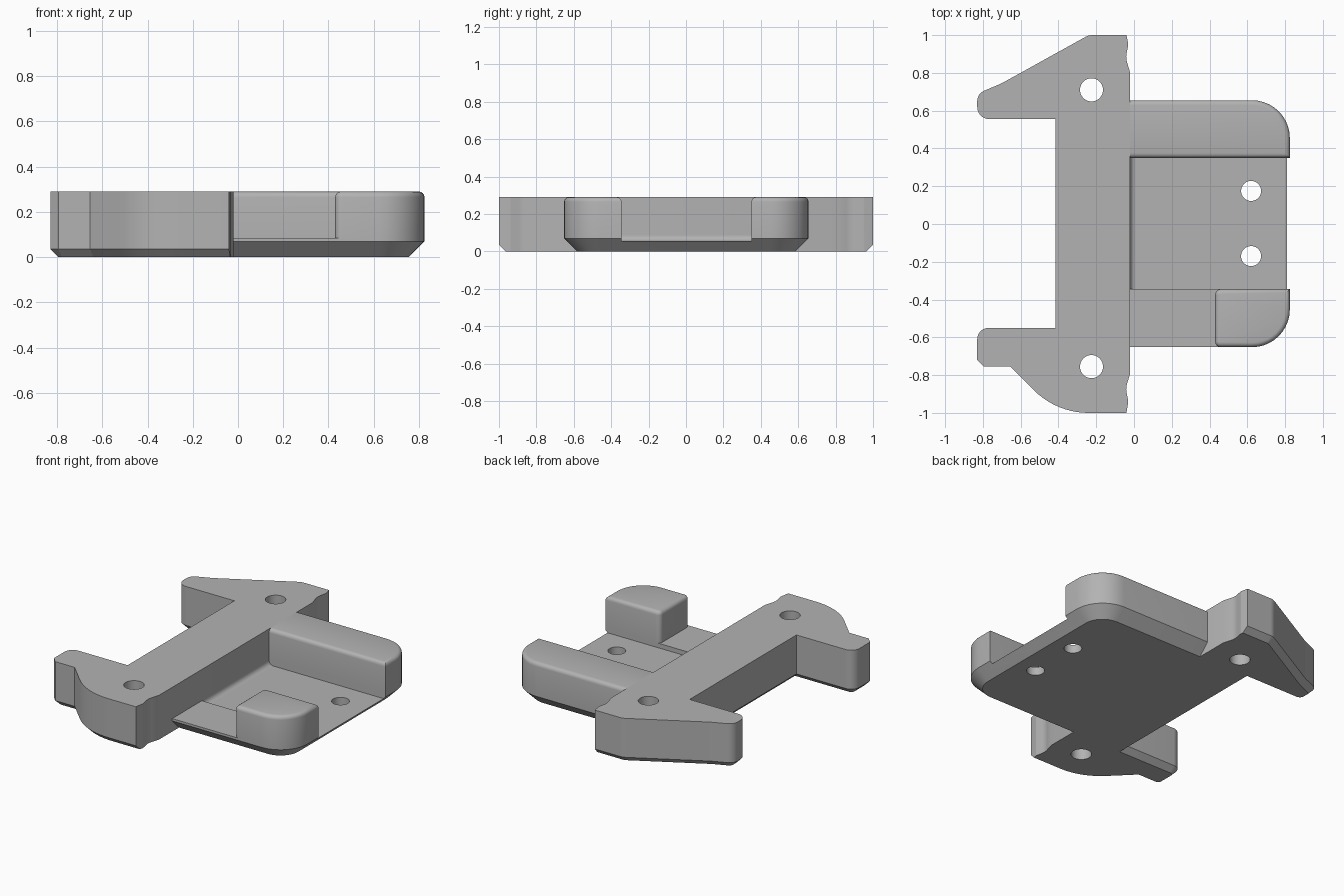
import bpy, bmesh, math
from mathutils import Vector, Matrix

cube = bpy.data.objects.get("Cube")
if cube:
    bpy.data.objects.remove(cube, do_unlink=True)

grey = bpy.data.materials.new("plain_grey")
grey.use_nodes = True
COLOUR = (0.45, 0.45, 0.45, 1)
grey.diffuse_color = COLOUR
grey.node_tree.nodes["Principled BSDF"].inputs["Base Color"].default_value = COLOUR

HEIGHT, FLOOR, STEP = 0.29, 0.055, 0.085
JOIN = -0.02          # plane where the tray meets the mounting bar


def rounded(corners, n=10):
    """Outline from (x, y, radius) corners."""
    out = []
    for i, (x, y, r) in enumerate(corners):
        p = Vector((x, y))
        if not r:
            out.append(p)
            continue
        a = (Vector(corners[i - 1][:2]) - p).normalized()
        b = (Vector(corners[(i + 1) % len(corners)][:2]) - p).normalized()
        half = a.angle(b) / 2
        centre = p + (a + b).normalized() * r / math.sin(half)
        start = p + a * r / math.tan(half) - centre
        sweep = math.pi - 2 * half
        if a.x * b.y - a.y * b.x > 0:
            sweep = -sweep
        for k in range(n + 1):
            out.append(centre + Matrix.Rotation(sweep * k / n, 2) @ start)
    return out


def finish(bm, name):
    bmesh.ops.recalc_face_normals(bm, faces=bm.faces)
    mesh = bpy.data.meshes.new(name)
    bm.to_mesh(mesh)
    bm.free()
    mesh.materials.append(grey)
    ob = bpy.data.objects.new(name, mesh)
    bpy.context.collection.objects.link(ob)
    return ob


def prism(name, outline, z0, z1, bottom=0, top=0):
    """Extruded outline with chamfered bottom and rounded top, except at the joint."""
    bm = bmesh.new()
    face = bm.faces.new([bm.verts.new((p.x, p.y, z0)) for p in outline])
    ext = bmesh.ops.extrude_face_region(bm, geom=[face], use_keep_orig=True)
    moved = [g for g in ext["geom"] if isinstance(g, bmesh.types.BMVert)]
    bmesh.ops.translate(bm, verts=moved, vec=(0, 0, z1 - z0))
    bmesh.ops.recalc_face_normals(bm, faces=bm.faces)
    for z, size, segs in ((z0, bottom, 1), (z1, top, 4)):
        if size:
            edges = [e for e in bm.edges
                     if all(abs(v.co.z - z) < 1e-5 for v in e.verts)
                     and not all(-0.05 < v.co.x < -0.01 for v in e.verts)]
            bmesh.ops.bevel(bm, geom=edges, offset=size, segments=segs,
                            profile=0.5, affect='EDGES', clamp_overlap=False)
    return finish(bm, name)


def cut(ob, cutter):
    cutter.hide_render = True
    mod = ob.modifiers.new("cut", 'BOOLEAN')
    mod.operation, mod.solver, mod.object = 'DIFFERENCE', 'EXACT', cutter
    bpy.context.view_layer.objects.active = ob
    bpy.ops.object.modifier_apply(modifier=mod.name)
    bpy.data.objects.remove(cutter, do_unlink=True)


def drill(ob, x, y, r):
    bm = bmesh.new()
    bmesh.ops.create_cone(bm, cap_ends=True, segments=40, radius1=r, radius2=r, depth=2,
                          matrix=Matrix.Translation((x, y, 0)))
    cut(ob, finish(bm, "hole_cutter"))


# Mounting bar with two arms and scalloped ends on the joint side
bar = prism("mounting_bar", rounded([
    (-0.04, 1, 0), (-0.24, 1, 0.08), (-0.70, 0.745, 0.3), (-0.83, 0.69, 0.06),
    (-0.83, 0.555, 0.065), (-0.415, 0.555, 0), (-0.415, -0.55, 0),
    (-0.83, -0.55, 0.06), (-0.83, -0.72, 0), (-0.795, -0.755, 0),
    (-0.655, -0.755, 0), (-0.41, -1, 0.41), (-0.04, -1, 0),
    (-0.03, -0.94, 0.03), (-0.044, -0.87, 0.1), (JOIN, -0.79, 0),
    (JOIN, 0.80, 0), (-0.044, 0.88, 0.1), (-0.03, 0.95, 0.03)]),
    0, HEIGHT, bottom=0.035)
for y in (0.71, -0.755):
    drill(bar, -0.225, y, 0.061)

# Tray floor, chamfered below, with a shallow recess between the rails
tray = prism("tray_floor", rounded([
    (JOIN, -0.652, 0), (0.825, -0.652, 0.2), (0.825, 0.655, 0.2), (JOIN, 0.655, 0)]),
    0, STEP, bottom=0.07)
cut(tray, prism("recess_cutter", rounded([
    (-0.2, -0.345, 0), (1, -0.345, 0), (1, 0.35, 0), (-0.2, 0.35, 0)]), FLOOR, 0.5))
for y in (0.175, -0.17):
    drill(tray, 0.62, y, 0.053)

# Long rail and short corner block standing on the tray
rail = prism("long_rail", rounded([
    (JOIN, 0.35, 0), (0.825, 0.35, 0), (0.825, 0.655, 0.2), (JOIN, 0.655, 0)]),
    STEP, HEIGHT, top=0.025)
block = prism("corner_block", rounded([
    (0.43, -0.652, 0.03), (0.825, -0.652, 0.2), (0.825, -0.345, 0),
    (0.43, -0.345, 0.03)]), STEP, HEIGHT, top=0.025)

# Concave fillet where the recess meets the bar
bm = bmesh.new()
R = STEP - FLOOR
section = [(JOIN, FLOOR)]
for k in range(7):
    a = math.pi / 2 * k / 6
    section.append((JOIN + R * (1 - math.sin(a)), FLOOR + R * (1 - math.cos(a))))
face = bm.faces.new([bm.verts.new((x, -0.345, z)) for x, z in section])
ext = bmesh.ops.extrude_face_region(bm, geom=[face], use_keep_orig=True)
bmesh.ops.translate(bm, vec=(0, 0.695, 0),
                    verts=[g for g in ext["geom"] if isinstance(g, bmesh.types.BMVert)])
fillet = finish(bm, "recess_fillet")

# Smooth the curves, keep the edges sharp
bpy.ops.object.select_all(action='DESELECT')
for ob in (bar, tray, rail, block, fillet):
    ob.select_set(True)
bpy.context.view_layer.objects.active = bar
bpy.ops.object.shade_smooth_by_angle(angle=math.radians(30))
